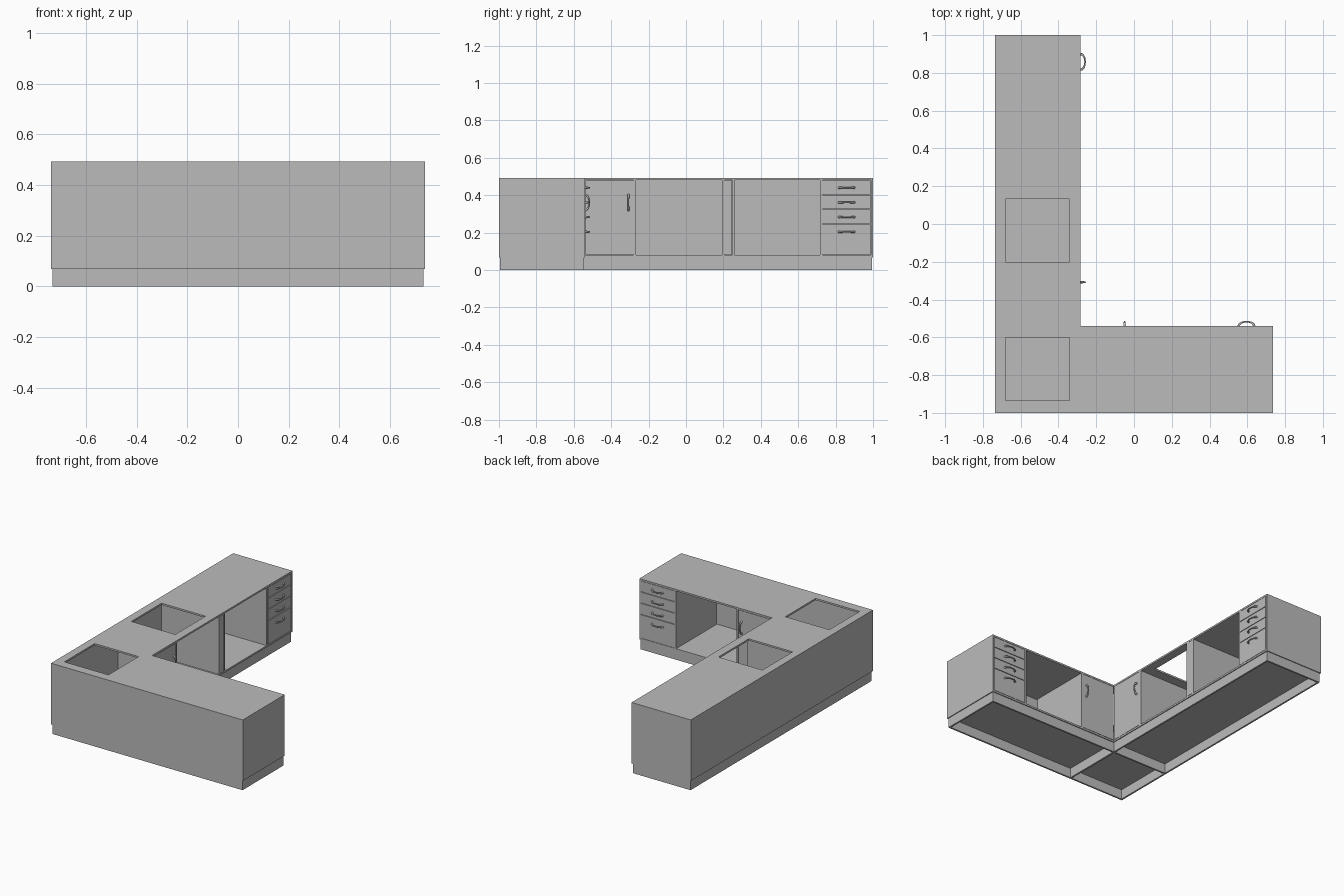
import bpy, bmesh, math

if "Cube" in bpy.data.objects:
    bpy.data.objects.remove(bpy.data.objects["Cube"])

mat = bpy.data.materials.new("grey laminate")
mat.diffuse_color = (0.5, 0.5, 0.5, 1)
mat.use_nodes = True
mat.node_tree.nodes["Principled BSDF"].inputs["Base Color"].default_value = mat.diffuse_color

X0, X1, Y0, Y1 = -0.737, 0.737, -1.0, 1.0   # outer limits
CX, CY = -0.282, -0.54                      # inner corner of the L
T = 0.012                                   # board thickness
ZP, ZT = 0.068, 0.492                       # plinth top, worktop top
ZF, ZC = ZP + T, ZT - T                     # cabinet floor top, worktop underside


def add(name, bm):
    bmesh.ops.recalc_face_normals(bm, faces=bm.faces)
    me = bpy.data.meshes.new(name)
    bm.to_mesh(me)
    bm.free()
    me.materials.append(mat)
    ob = bpy.data.objects.new(name, me)
    bpy.context.collection.objects.link(ob)
    return ob


def slab(name, xs, ys, keep, z0, z1):
    """Plan cut from grid cells whose centre passes keep(), extruded z0..z1."""
    bm = bmesh.new()
    for xa, xb in zip(xs, xs[1:]):
        for ya, yb in zip(ys, ys[1:]):
            if keep((xa + xb) / 2, (ya + yb) / 2):
                bm.faces.new([bm.verts.new((x, y, z0)) for x, y in
                              ((xa, ya), (xb, ya), (xb, yb), (xa, yb))])
    bmesh.ops.remove_doubles(bm, verts=bm.verts, dist=1e-5)
    r = bmesh.ops.extrude_face_region(bm, geom=bm.faces[:], use_keep_orig=True)
    up = [v for v in r["geom"] if isinstance(v, bmesh.types.BMVert)]
    bmesh.ops.translate(bm, verts=up, vec=(0, 0, z1 - z0))
    return add(name, bm)


def box(name, x0, x1, y0, y1, z0, z1):
    return slab(name, sorted((x0, x1)), sorted((y0, y1)), lambda x, y: True, z0, z1)


def in_l(x, y):
    return x < CX or y < CY


def in_hole(x, y):
    return -0.68 < x < -0.342 and (-0.935 < y < -0.602 or -0.2 < y < 0.132)


# worktop with the two square cut-outs, and cabinet floor
slab("worktop", [X0, -0.68, -0.342, CX, X1], [Y0, -0.935, -0.602, CY, -0.2, 0.132, Y1],
     lambda x, y: in_l(x, y) and not in_hole(x, y), ZC, ZT)
slab("cabinet_floor", [X0, CX, X1], [Y0, CY, Y1], in_l, ZP, ZF)

# outer walls: back panels and the two end panels in one ring
slab("outer_walls", [X0, X0 + T, CX, X1 - T, X1], [Y0, Y0 + T, CY, Y1 - T, Y1],
     lambda x, y: in_l(x, y) and (x < X0 + T or y < Y0 + T or x > X1 - T or y > Y1 - T),
     ZF, ZC)

# plinth boards: hollow ring with two cross boards at the corner
I = 0.006
px0, px1, py0, py1, pcx, pcy = X0 + I, X1 - I, Y0 + I, Y1 - I, CX - I, CY - I


def plinth(x, y):
    if not (x < pcx or y < pcy):
        return False
    return (x < px0 + T or y < py0 + T or x > px1 - T or y > py1 - T
            or pcx - T < x < pcx or pcy - T < y < pcy)


slab("plinth", [px0, px0 + T, pcx - T, pcx, px1 - T, px1],
     [py0, py0 + T, pcy - T, pcy, py1 - T, py1], plinth, 0, ZP)


# two runs of fronts: u along the run, o outwards from the front plane
def long_pt(u, o, z):
    return (CX + o, u, z)


def short_pt(u, o, z):
    return (u, CY + o, z)


def run_box(pt, name, u0, u1, o0, o1, z0, z1):
    a, b = pt(u0, o0, z0), pt(u1, o1, z1)
    return box(name, a[0], b[0], a[1], b[1], z0, z1)


def handle(pt, name, u, z, upright):
    """Bow handle, thicker towards its feet."""
    cu = bpy.data.curves.new(name, "CURVE")
    cu.dimensions = "3D"
    cu.bevel_depth = 0.004
    cu.bevel_resolution = 2
    cu.use_fill_caps = True
    n = 12
    sp = cu.splines.new("POLY")
    sp.points.add(n)
    for i, p in enumerate(sp.points):
        a = math.pi * i / n
        s, o = -0.041 * math.cos(a), 0.024 * math.sin(a) - 0.001
        p.co = (*(pt(u, o, z + s) if upright else pt(u + s, o, z)), 1)
        p.radius = 1 + 0.6 * abs(math.cos(a)) ** 2
    tmp = bpy.data.objects.new(name, cu)
    bpy.context.collection.objects.link(tmp)
    dg = bpy.context.evaluated_depsgraph_get()
    me = bpy.data.meshes.new_from_object(tmp.evaluated_get(dg))
    bpy.data.objects.remove(tmp)
    me.materials.clear()
    me.materials.append(mat)
    ob = bpy.data.objects.new(name, me)
    bpy.context.collection.objects.link(ob)
    bpy.context.view_layer.objects.active = ob
    ob.select_set(True)
    bpy.ops.object.shade_smooth_by_angle(angle=math.radians(50))
    ob.select_set(False)


G = 0.002  # half gap around fronts


def door(pt, label, u0, u1, uh):
    run_box(pt, label + "_door", u0 + G, u1 - G, -T, 0, ZF + G, ZC - G)
    handle(pt, label + "_door_handle", uh, 0.361, True)


def drawers(pt, label, u0, u1):
    cuts = [ZF, 0.246, 0.325, 0.403, ZC]
    for i, (za, zb) in enumerate(zip(cuts, cuts[1:])):
        run_box(pt, f"{label}_drawer_{i + 1}", u0 + G, u1 - G, -T, 0, za + G, zb - G)
        handle(pt, f"{label}_drawer_handle_{i + 1}", (u0 + u1) / 2, 0.204 + 0.0787 * i, False)


def partitions(pt, label, us):
    depth = CX - X0 - T
    for i, u in enumerate(us):
        run_box(pt, f"{label}_partition_{i + 1}", u, u + T, -depth, 0, ZF, ZC)


# long run: door, open bay, narrow filler, open bay, drawers
partitions(long_pt, "long", [-0.28, 0.193, 0.248, 0.717])
door(long_pt, "long", CY, -0.28, -0.308)
run_box(long_pt, "narrow_filler", 0.205 + G, 0.248 - G, -T, 0, ZF + G, ZC - G)
drawers(long_pt, "long", 0.729, Y1 - T)

# short run: door, open bay, drawers
partitions(short_pt, "short", [-0.022, 0.454])
door(short_pt, "short", CX, -0.022, -0.05)
drawers(short_pt, "short", 0.466, X1 - T)
